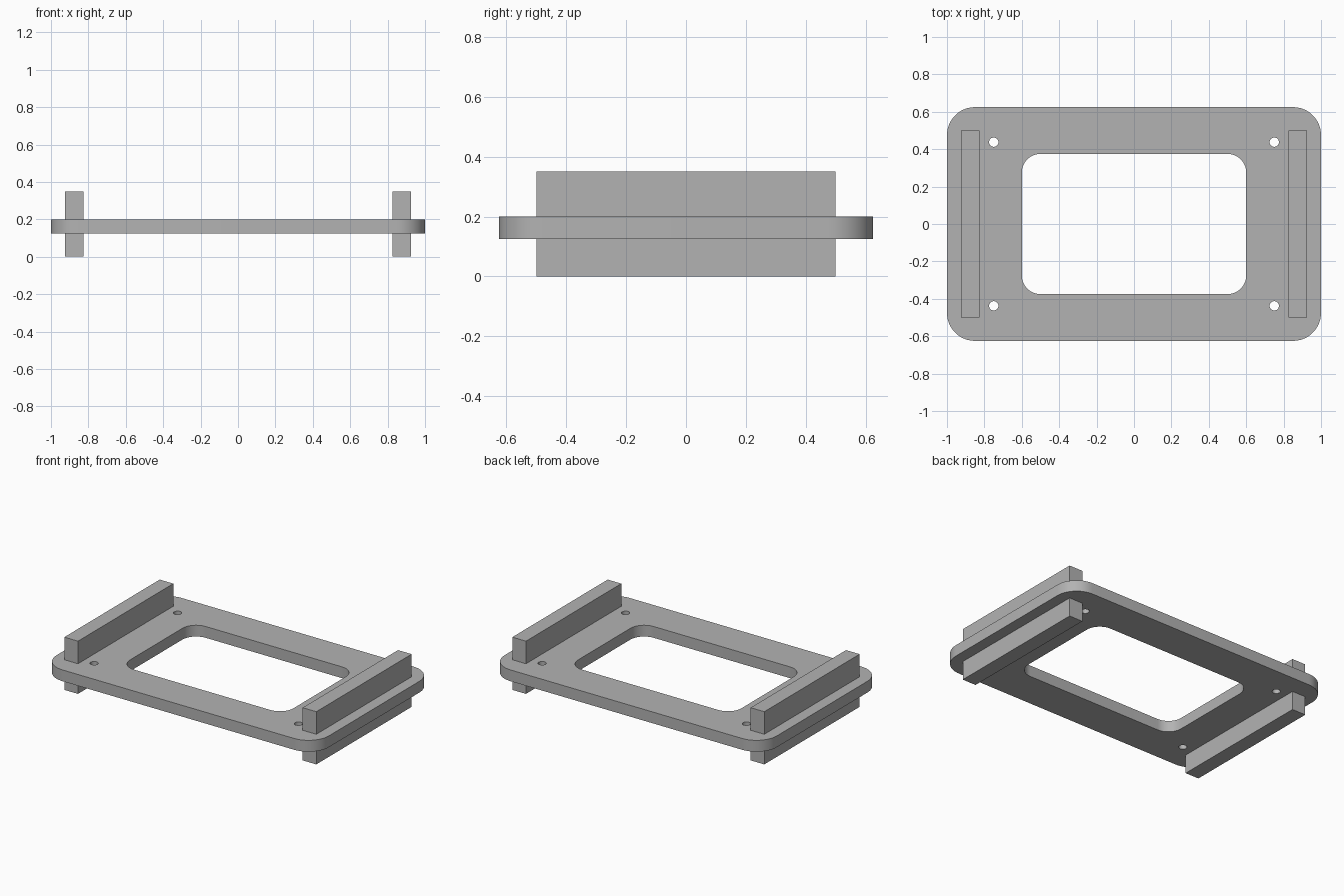
import bpy, bmesh
from math import pi, cos, sin, radians

cube = bpy.data.objects.get("Cube")
if cube:
    bpy.data.objects.remove(cube, do_unlink=True)

grey = bpy.data.materials.new("plain grey")
grey.use_nodes = True
COLOUR = (0.45, 0.45, 0.45, 1)
grey.diffuse_color = COLOUR
grey.node_tree.nodes["Principled BSDF"].inputs["Base Color"].default_value = COLOUR


def add_object(name, bm):
    mesh = bpy.data.meshes.new(name)
    bm.to_mesh(mesh)
    bm.free()
    mesh.materials.append(grey)
    obj = bpy.data.objects.new(name, mesh)
    bpy.context.collection.objects.link(obj)
    return obj


def rounded_rect(hx, hy, r, steps=12):
    """Outline of a rectangle with rounded corners."""
    points = []
    for quarter, (sx, sy) in enumerate([(1, 1), (-1, 1), (-1, -1), (1, -1)]):
        for i in range(steps + 1):
            a = (quarter + i / steps) * pi / 2
            points.append((sx * (hx - r) + r * cos(a), sy * (hy - r) + r * sin(a)))
    return points


def circle(cx, cy, r, n=24):
    return [(cx + r * cos(2 * pi * i / n), cy + r * sin(2 * pi * i / n)) for i in range(n)]


def plate(name, outlines, z0, z1):
    """Fill the first outline, leave the others open, and extrude upward."""
    bm = bmesh.new()
    edges = []
    for outline in outlines:
        verts = [bm.verts.new((x, y, z0)) for x, y in outline]
        edges += [bm.edges.new((v, verts[i - 1])) for i, v in enumerate(verts)]
    bmesh.ops.triangle_fill(bm, edges=edges, use_beauty=True, normal=(0, 0, 1))
    result = bmesh.ops.extrude_face_region(bm, geom=bm.faces[:], use_keep_orig=True)
    for v in result["geom"]:
        if isinstance(v, bmesh.types.BMVert):
            v.co.z = z1
    bmesh.ops.recalc_face_normals(bm, faces=bm.faces[:])
    return add_object(name, bm)


def box(name, centre, size):
    bm = bmesh.new()
    bmesh.ops.create_cube(bm, size=1)
    for v in bm.verts:
        v.co = [c + s * p for c, s, p in zip(centre, size, v.co)]
    return add_object(name, bm)


# Frame plate with a rounded window and four screw holes
holes = [circle(sx * 0.75, sy * 0.4375, 0.025) for sx in (-1, 1) for sy in (-1, 1)]
frame = plate("frame_plate",
              [rounded_rect(1, 0.625, 0.15), rounded_rect(0.6, 0.375, 0.1)] + holes,
              0.125, 0.2)
bpy.ops.object.select_all(action="DESELECT")
frame.select_set(True)
bpy.context.view_layer.objects.active = frame
bpy.ops.object.shade_smooth_by_angle(angle=radians(30))

# Side rails standing above and below the plate
for side, sx in (("left", 1), ("right", -1)):
    box(side + "_rail", (sx * 0.875, 0, 0.175), (0.1, 1, 0.35))
